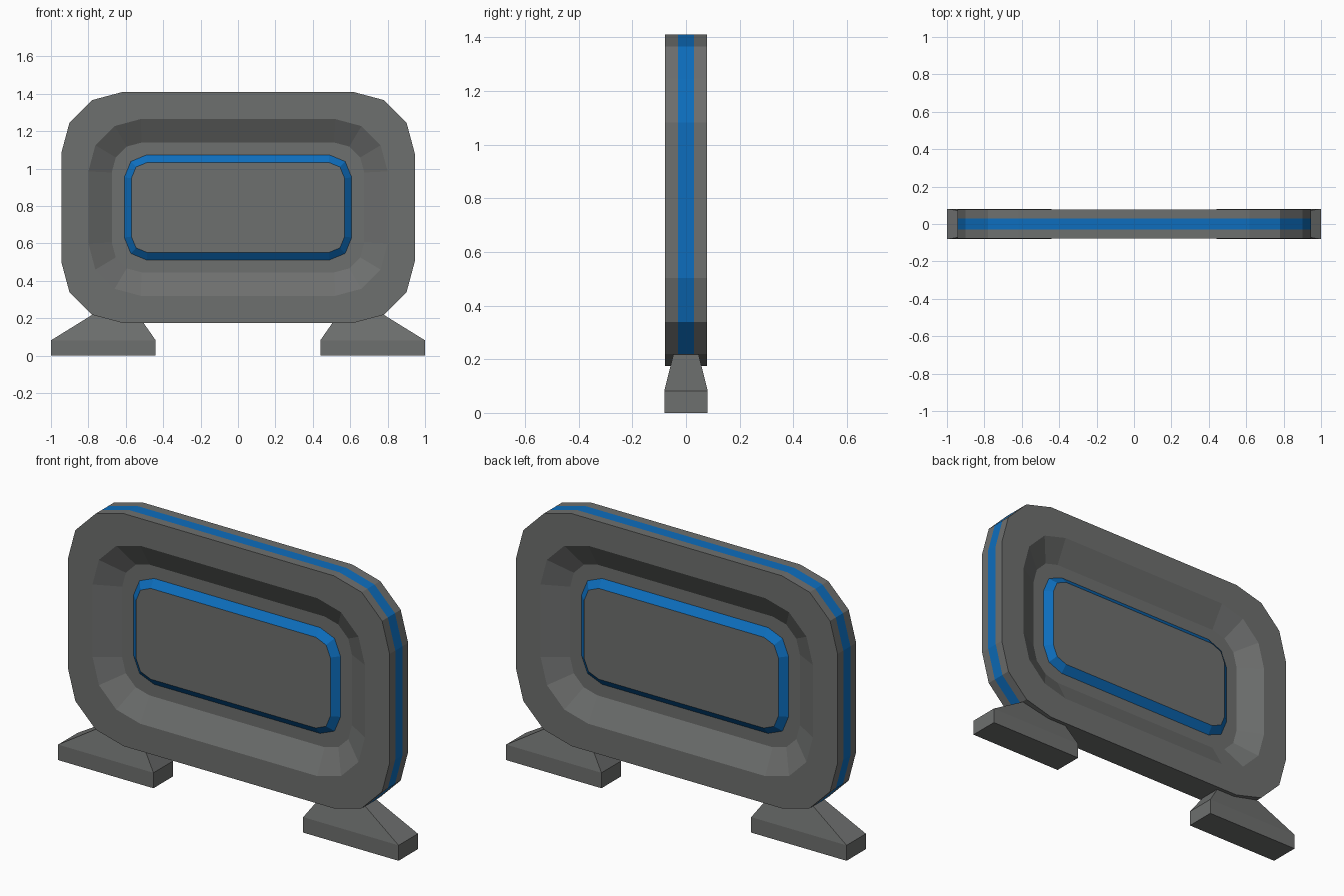
import bpy, bmesh, math

if "Cube" in bpy.data.objects:
    bpy.data.objects.remove(bpy.data.objects["Cube"])

CZ = 0.7925  # height of the panel centre


def material(name, rgb):
    m = bpy.data.materials.new(name)
    m.diffuse_color = (*rgb, 1)
    m.use_nodes = True
    m.node_tree.nodes["Principled BSDF"].inputs["Base Color"].default_value = m.diffuse_color
    return m


grey = material("dark grey", (0.155, 0.16, 0.157))
blue = material("bright blue", (0.004, 0.155, 0.51))


def rounded_loop(bm, y, hx, hz, r, segs):
    """Rounded rectangle of vertices in the XZ plane."""
    verts = []
    for q, (sx, sz) in enumerate([(1, 1), (-1, 1), (-1, -1), (1, -1)]):
        for i in range(segs + 1):
            a = math.pi / 2 * (q + i / segs)
            verts.append(bm.verts.new((sx * (hx - r) + r * math.cos(a), y,
                                       CZ + sz * (hz - r) + r * math.sin(a))))
    return verts


def loft(name, sections, segs, is_blue):
    bm = bmesh.new()
    loops = [rounded_loop(bm, *s, segs) for s in sections]
    n = len(loops[0])
    for a, b in zip(loops, loops[1:]):
        for i in range(n):
            j = (i + 1) % n
            bm.faces.new((a[i], a[j], b[j], b[i]))
    bm.faces.new(loops[0])
    bm.faces.new(loops[-1])
    return finish(name, bm, is_blue)


def finish(name, bm, is_blue=lambda f: False):
    bmesh.ops.recalc_face_normals(bm, faces=bm.faces)
    for f in bm.faces:
        f.material_index = int(is_blue(f))
    me = bpy.data.meshes.new(name)
    bm.to_mesh(me)
    bm.free()
    me.materials.append(grey)
    me.materials.append(blue)
    ob = bpy.data.objects.new(name, me)
    bpy.context.collection.objects.link(ob)
    return ob


# Frame: dished on both sides, blue stripe round the rim except underneath
outer, lip, floor = (0.945, 0.6175, 0.328), (0.80, 0.4725, 0.28), (0.675, 0.347, 0.16)
front = [(-0.008, *floor), (-0.078, *lip), (-0.078, *outer), (-0.03, *outer)]
back = [(-s[0], *s[1:]) for s in reversed(front)]
loft("frame", front + back, 3,
     lambda f: max(abs(v.co.y) for v in f.verts) < 0.031
     and abs(f.normal.y) < 0.5 and f.normal.z > -0.8)

# Raised centre panel with blue sloping edge on both sides
base, top = (0.608, 0.281, 0.12), (0.57, 0.241, 0.085)
loft("centre_panel", [(-0.04, *top), (-0.008, *base), (0.008, *base), (0.04, *top)], 2,
     lambda f: abs(f.normal.y) < 0.99)

# Feet: low block tapering up into the frame
for side, name in ((-1, "left_foot"), (1, "right_foot")):
    bm = bmesh.new()
    rings = []
    for x0, x1, hy, z in ((0.44, 1.0, 0.081, 0), (0.44, 1.0, 0.081, 0.082),
                          (0.535, 0.78, 0.047, 0.218)):
        rings.append([bm.verts.new((side * x, y, z)) for x, y in
                      ((x0, -hy), (x1, -hy), (x1, hy), (x0, hy))])
    for a, b in zip(rings, rings[1:]):
        for i in range(4):
            j = (i + 1) % 4
            bm.faces.new((a[i], a[j], b[j], b[i]))
    bm.faces.new(rings[0])
    bm.faces.new(rings[-1])
    finish(name, bm)
